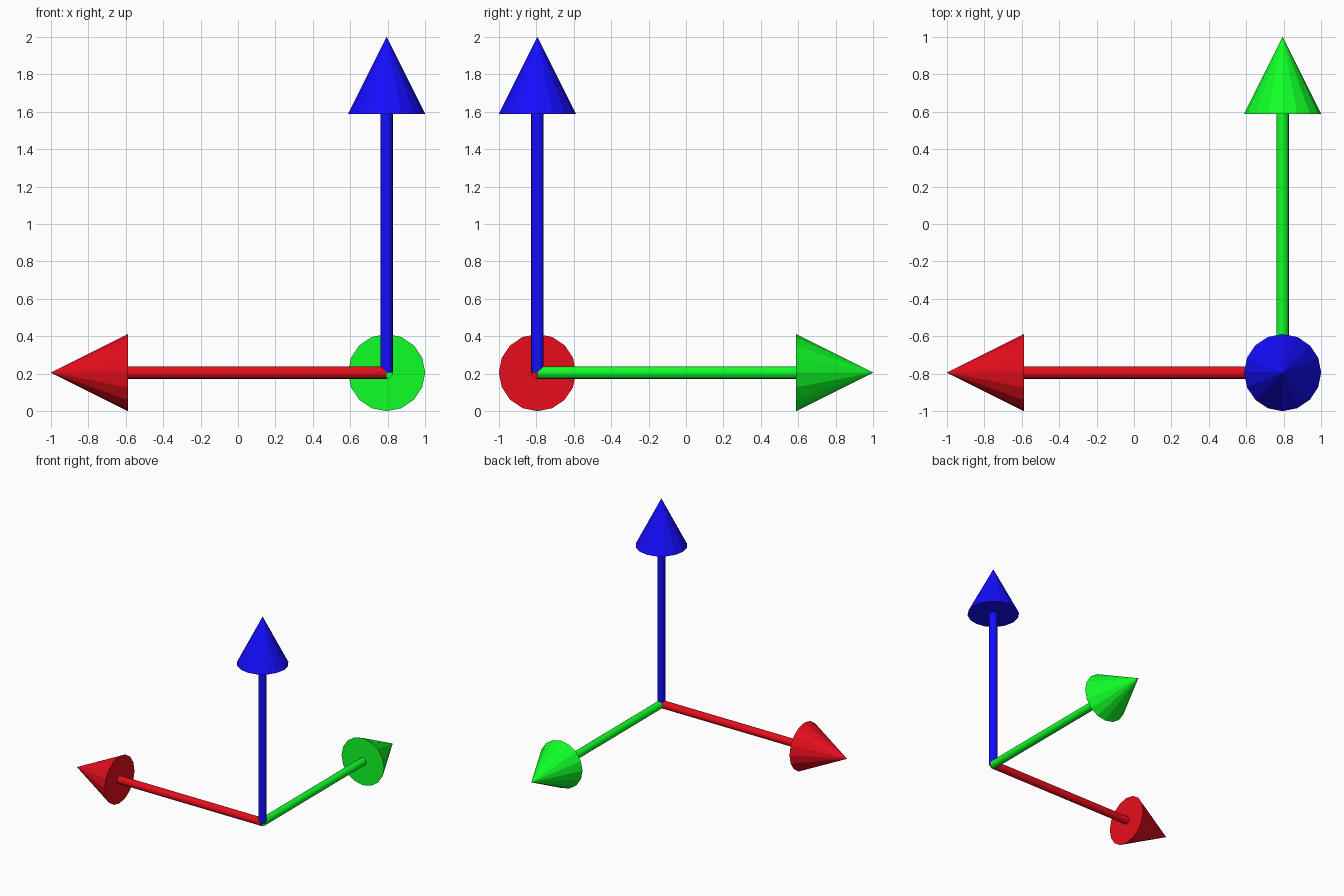
import bpy
from mathutils import Vector

if "Cube" in bpy.data.objects:
    bpy.data.objects.remove(bpy.data.objects["Cube"])

ORIGIN = Vector((0.794, -0.794, 0.206))
SIDES = 16
SHAFT_R, HEAD_R = 0.033, 0.206
SHAFT_LEN, TOTAL_LEN = 1.382, 1.794


def material(name, color):
    mat = bpy.data.materials.new(name)
    mat.diffuse_color = color
    mat.use_nodes = True
    mat.node_tree.nodes["Principled BSDF"].inputs["Base Color"].default_value = mat.diffuse_color
    return mat


def cone(name, direction, start, end, r1, r2, mat):
    """Flat-sided cone or cylinder along a direction from the corner."""
    rot = direction.to_track_quat('Z', 'Y').to_euler()
    bpy.ops.mesh.primitive_cone_add(
        vertices=SIDES, radius1=r1, radius2=r2, depth=end - start,
        location=ORIGIN + direction * (start + end) / 2, rotation=rot)
    obj = bpy.context.object
    obj.name = name
    obj.data.materials.append(mat)


def arrow(name, direction, color):
    d = Vector(direction)
    mat = material(name + "_paint", color)
    cone(name + "_shaft", d, 0, SHAFT_LEN, SHAFT_R, SHAFT_R, mat)
    cone(name + "_head", d, SHAFT_LEN, TOTAL_LEN, HEAD_R, 0, mat)


# Three perpendicular arrows meeting at one corner
arrow("red_arrow", (-1, 0, 0), (0.8, 0.004, 0.012, 1))
arrow("green_arrow", (0, 1, 0), (0.005, 1.0, 0.02, 1))
arrow("blue_arrow", (0, 0, 1), (0.007, 0.004, 1.0, 1))
